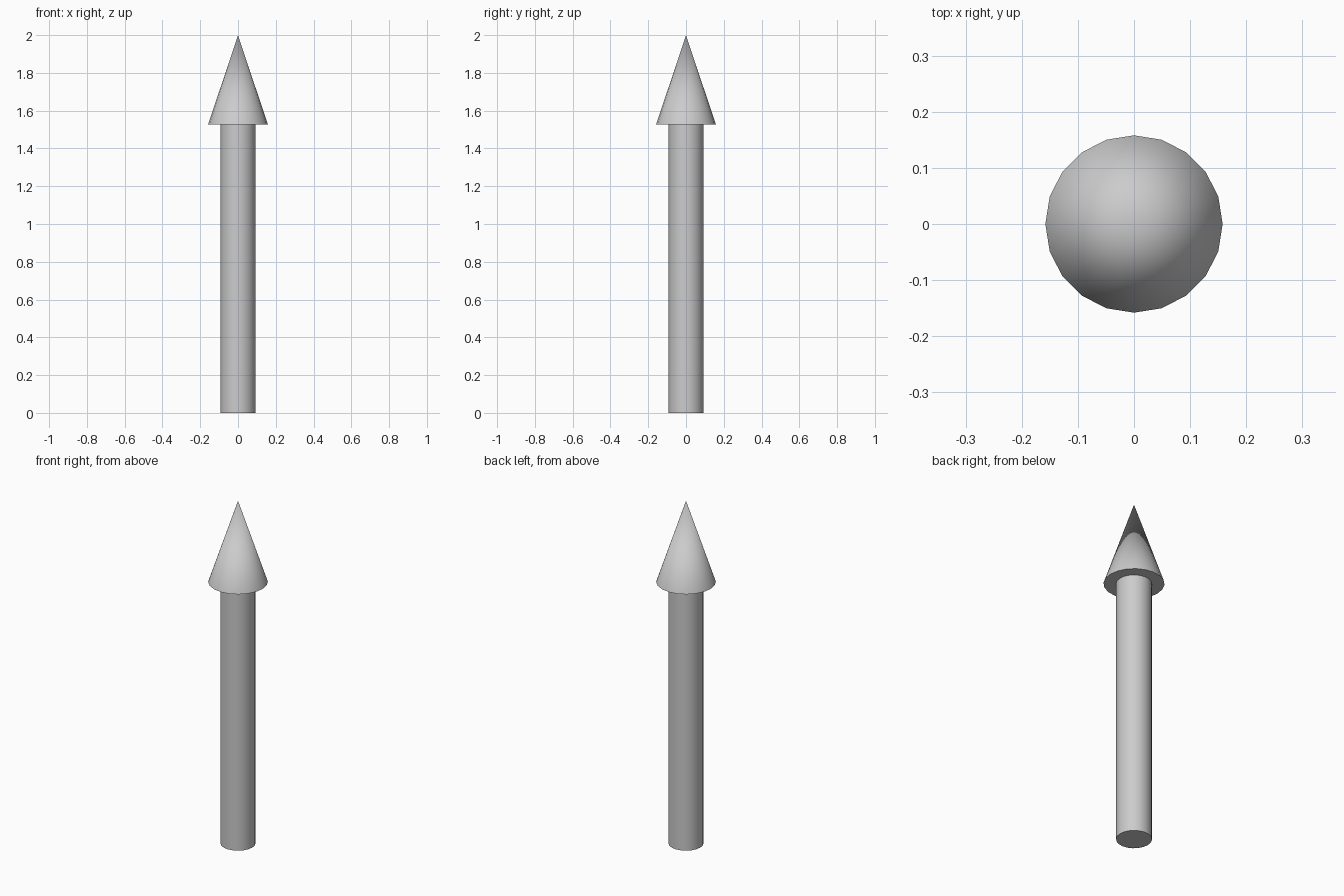
import bpy
import math

if "Cube" in bpy.data.objects:
    bpy.data.objects.remove(bpy.data.objects["Cube"])

SIDES = 20
SHAFT_RADIUS = 0.093
HEAD_RADIUS = 0.158
HEAD_BASE = 1.527
TOP = 2.0


def smooth(obj, name):
    obj.name = name
    bpy.ops.object.shade_smooth_by_angle(angle=math.radians(40))


# Straight round shaft standing on the ground
bpy.ops.mesh.primitive_cylinder_add(vertices=SIDES, radius=SHAFT_RADIUS,
                                    depth=HEAD_BASE, location=(0, 0, HEAD_BASE / 2))
smooth(bpy.context.object, "shaft")

# Pointed head with a closed underside
bpy.ops.mesh.primitive_cone_add(vertices=SIDES, radius1=HEAD_RADIUS, radius2=0,
                                depth=TOP - HEAD_BASE,
                                location=(0, 0, (TOP + HEAD_BASE) / 2))
smooth(bpy.context.object, "arrow_head")
